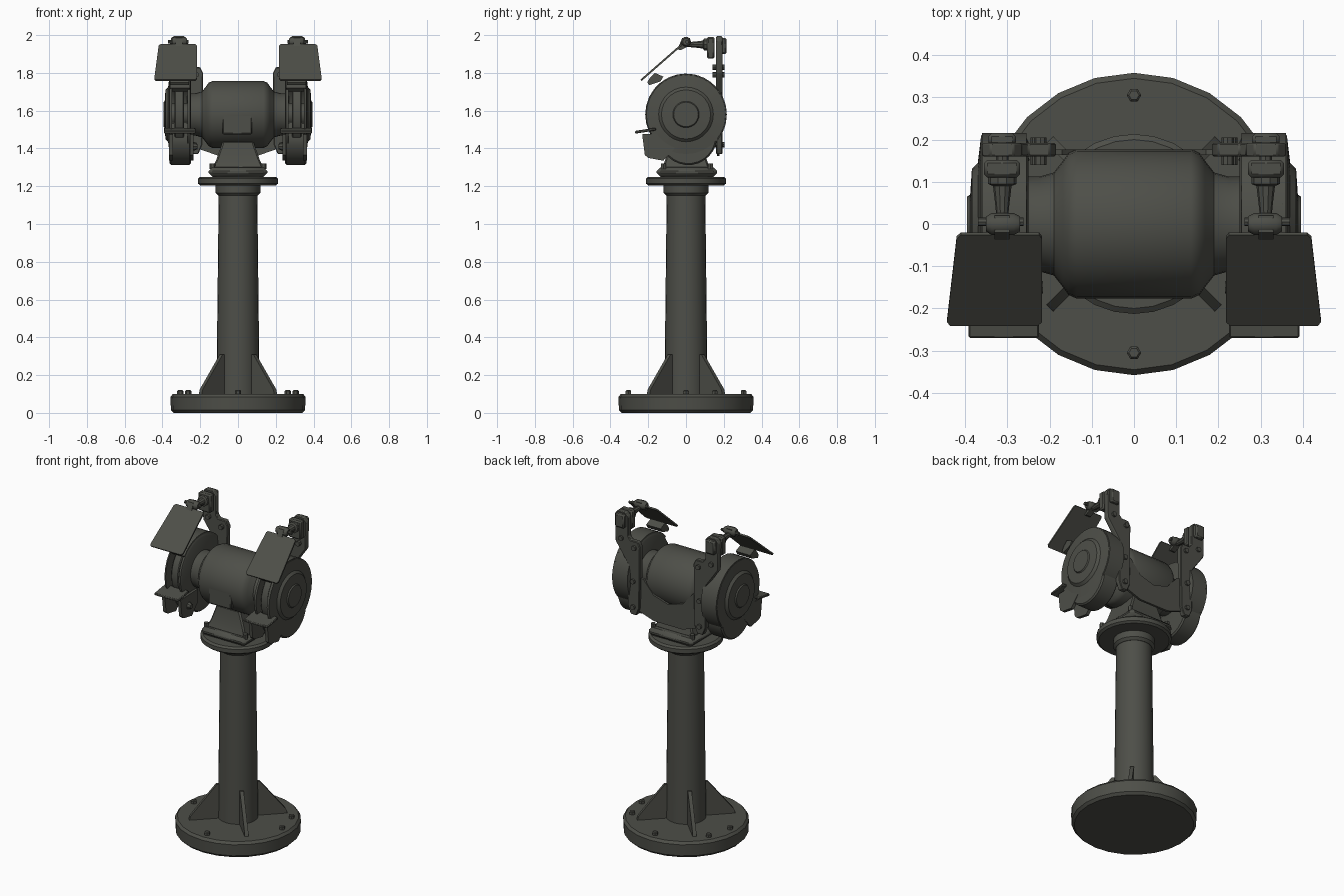
import bpy, bmesh, math
from mathutils import Vector, Matrix

if "Cube" in bpy.data.objects:
    bpy.data.objects.remove(bpy.data.objects["Cube"])

paint = bpy.data.materials.new("dark_grey_paint")
paint.diffuse_color = (0.075, 0.077, 0.065, 1)
paint.use_nodes = True
paint.node_tree.nodes["Principled BSDF"].inputs["Base Color"].default_value = paint.diffuse_color
AXIS_Z = 1.58  # height of the motor shaft


def finish(name, bm, mirror=False, bevel=0.0):
    bmesh.ops.recalc_face_normals(bm, faces=bm.faces)
    me = bpy.data.meshes.new(name)
    bm.to_mesh(me)
    bm.free()
    me.materials.append(paint)
    ob = bpy.data.objects.new(name, me)
    bpy.context.collection.objects.link(ob)
    if bevel:
        b = ob.modifiers.new("bevel", 'BEVEL')
        b.width, b.segments, b.limit_method = bevel, 1, 'ANGLE'
    if mirror:
        m = ob.modifiers.new("mirror", 'MIRROR')
        m.use_axis = (True, False, False)
    bpy.ops.object.select_all(action='DESELECT')
    ob.select_set(True)
    bpy.context.view_layer.objects.active = ob
    bpy.ops.object.shade_smooth_by_angle(angle=math.radians(35))
    return ob


def place(axis, t, u, v):
    """Along-axis position t, plane coordinates (u, v)."""
    return {'X': (t, u, v), 'Y': (u, t, v), 'Z': (u, v, t)}[axis]


def add_lathe(bm, profile, axis, cu=0, cv=0, n=24):
    """Revolve (position, radius) pairs about an axis."""
    rings = []
    for t, r in profile:
        rings.append([bm.verts.new(place(axis, t, cu + r * math.cos(2 * math.pi * i / n),
                                         cv + r * math.sin(2 * math.pi * i / n))) for i in range(n)])
    for a, b in zip(rings, rings[1:]):
        for i in range(n):
            j = (i + 1) % n
            bm.faces.new((a[i], a[j], b[j], b[i]))
    bm.faces.new(rings[0])
    bm.faces.new(rings[-1])


def lathe(name, profile, axis, cu=0, cv=0, n=24, mirror=False):
    bm = bmesh.new()
    add_lathe(bm, profile, axis, cu, cv, n)
    return finish(name, bm, mirror)


def add_prism(bm, pts, axis, lo, hi):
    a = [bm.verts.new(place(axis, lo, u, v)) for u, v in pts]
    b = [bm.verts.new(place(axis, hi, u, v)) for u, v in pts]
    bm.faces.new(a)
    bm.faces.new(b)
    for i in range(len(pts)):
        j = (i + 1) % len(pts)
        bm.faces.new((a[i], a[j], b[j], b[i]))


def prism(name, pts, axis, lo, hi, mirror=False, bevel=0.0):
    bm = bmesh.new()
    add_prism(bm, pts, axis, lo, hi)
    return finish(name, bm, mirror, bevel)


def box(name, x, y, z, mirror=False, bevel=0.0):
    pts = [(x[0], y[0]), (x[1], y[0]), (x[1], y[1]), (x[0], y[1])]
    return prism(name, pts, 'Z', z[0], z[1], mirror, bevel)


def arc(cu, cv, r, a0, a1, n):
    return [(cu + r * math.cos(math.radians(a0 + (a1 - a0) * i / n)),
             cv + r * math.sin(math.radians(a0 + (a1 - a0) * i / n))) for i in range(n + 1)]


# Pedestal: floor disc, column, top flange
lathe("floor_disc", [(0, .34), (.015, .355), (.085, .358), (.1, .345)], 'Z', n=24)
lathe("column", [(.09, .115), (.3, .112), (1.17, .102)], 'Z', n=24)
lathe("column_collar", [(1.15, .104), (1.165, .118), (1.21, .118)], 'Z')
lathe("top_flange", [(1.205, .2), (1.215, .213), (1.24, .213), (1.25, .2)], 'Z', n=28)

# Diagonal gussets
bm = bmesh.new()
for k in range(4):
    part = bmesh.new()
    add_prism(part, [(.08, .09), (.285, .09), (.275, .125), (.125, .31), (.08, .31)], 'Y', -.011, .011)
    part.transform(Matrix.Rotation(math.radians(45 + 90 * k), 4, 'Z'))
    tmp = bpy.data.meshes.new("tmp")
    part.to_mesh(tmp)
    part.free()
    bm.from_mesh(tmp)
    bpy.data.meshes.remove(tmp)
finish("gussets", bm)

# Anchor bolts
bm = bmesh.new()
for a in (0, 30, 90, 150, 180, 270):
    c, s = math.cos(math.radians(a)), math.sin(math.radians(a))
    add_lathe(bm, [(.095, .017), (.115, .017), (.12, .012)], 'Z', .305 * c, .305 * s, 6)
finish("anchor_bolts", bm)

# Motor foot: base plate, flared neck, bolts
box("foot_plate", (-.155, .155), (-.155, .165), (1.25, 1.3), bevel=.02)
bm = bmesh.new()
low = [bm.verts.new((x, y, 1.295)) for x, y in ((-.135, -.125), (.135, -.125), (.135, .125), (-.135, .125))]
mid = [bm.verts.new((x, y, 1.34)) for x, y in ((-.115, -.11), (.115, -.11), (.115, .11), (-.115, .11))]
top = [bm.verts.new((x, y, 1.44)) for x, y in ((-.08, -.1), (.08, -.1), (.08, .1), (-.08, .1))]
for a, b in ((low, mid), (mid, top)):
    for i in range(4):
        bm.faces.new((a[i], a[(i + 1) % 4], b[(i + 1) % 4], b[i]))
bm.faces.new(low)
bm.faces.new(top)
finish("motor_neck", bm, bevel=.008)
bm = bmesh.new()
for x in (-.135, .135):
    for y in (-.12, .13):
        add_lathe(bm, [(1.29, .015), (1.32, .015)], 'Z', x, y, 6)
finish("foot_bolts", bm)

# Motor barrel with stepped end bells
half = [(.135, .177), (.155, .168), (.168, .15), (.19, .122), (.225, .112), (.26, .112)]
lathe("motor_barrel", [(-t, r) for t, r in reversed(half)] + half, 'X', 0, AXIS_Z, 28)
box("name_plate", (-.082, .075), (-.176, -.15), (1.475, 1.59), bevel=.006)

# Rear saddle sheet with scooped upper edge
prism("rear_saddle", [(-.215, 1.4), (-.1, 1.36), (.1, 1.36), (.215, 1.4), (.215, 1.61), (.17, 1.6),
                      (.1, 1.52), (0, 1.49), (-.1, 1.52), (-.17, 1.6), (-.215, 1.61)], 'Y', .163, .177)

# Wheel guards: inner wall, rim band, outer cover, lower chute
lathe("guard_inner_wall", [(.25, .195), (.255, .205), (.268, .205)], 'X', 0, AXIS_Z, 28, True)
prism("guard_rim", arc(0, AXIS_Z, .216, 140, -110, 26) + arc(0, AXIS_Z, .19, -110, 140, 26),
      'X', .255, .36, True)
lathe("guard_cover", [(.35, .216), (.362, .21), (.37, .145), (.384, .13), (.388, .07),
                      (.395, .065), (.395, .02)], 'X', 0, AXIS_Z, 28, True)
lathe("grinding_wheel", [(.285, .18), (.29, .185), (.33, .185), (.335, .18)], 'X', 0, AXIS_Z, 28, True)
lathe("wheel_shaft", [(.25, .06), (.36, .06)], 'X', 0, AXIS_Z, 16, True)
prism("guard_chute", arc(.012, 1.465, .153, -175, 10, 14) + [(.14, 1.54), (-.12, 1.54)],
      'X', .25, .362, True, .008)

# Tool rests and their side brackets
plate = [(-.232, 1.475), (-.218, 1.365), (-.2, 1.35), (-.12, 1.335), (-.06, 1.4), (-.06, 1.48)]
prism("rest_bracket_outer", plate, 'X', .345, .365, True)
prism("rest_bracket_inner", plate, 'X', .235, .255, True)
prism("tool_rest", [(-.27, 1.478), (-.16, 1.495), (-.16, 1.51), (-.27, 1.493)], 'X', .225, .392, True, .004)
lathe("rest_knob", [(.215, .014), (.235, .022), (.255, .022)], 'X', -.15, 1.41, 8, True)

# Spark deflector at the upper front of each guard
prism("spark_deflector", [(-.205, 1.75), (-.195, 1.735), (-.135, 1.755), (-.12, 1.78), (-.165, 1.8), (-.19, 1.775)],
      'X', .26, .36, True)

# Rear posts that jog outward to carry the shields
prism("shield_post", [(.19, 1.42), (.21, 1.37), (.25, 1.37), (.27, 1.42), (.27, 1.68), (.355, 1.8), (.36, 1.97),
                      (.34, 1.995), (.285, 1.995), (.265, 1.97), (.265, 1.85), (.25, 1.83), (.2, 1.83),
                      (.185, 1.8)], 'Y', .16, .192, True, .004)
bm = bmesh.new()
for x, z in ((.23, 1.42), (.23, 1.58), (.222, 1.79), (.312, 1.83)):
    add_lathe(bm, [(.14, .015), (.205, .015)], 'Y', x, z, 8)
finish("post_bolts", bm, True)

# Clamp blocks, pivot arms and ball joints
box("clamp_block", (.27, .355), (.11, .152), (1.875, 1.99), True, .008)
box("clamp_back", (.28, .345), (.185, .215), (1.9, 1.985), True, .008)
lathe("pivot_arm", [(-.01, .012), (.04, .016), (.09, .022), (.095, .034), (.112, .034)], 'Y', .312, 1.95, 10, True)
lathe("pivot_knuckle", [(.27, .018), (.285, .026), (.337, .026), (.35, .018)], 'X', 0, 1.965, 10, True)
lathe("pivot_screw", [(.262, .01), (.37, .01)], 'X', .005, 1.965, 8, True)
prism("shield_tongue", [(.02, 1.985), (-.02, 1.985), (-.045, 1.925), (-.03, 1.92), (.02, 1.945)], 'X', .295, .33, True)

# Sloping eye shields, wider at the lower edge
outline = [(.225, 0), (.41, 0), (.42, .04), (.443, .96), (.435, 1), (.228, 1), (.218, .96), (.218, .04)]
bm = bmesh.new()
lo, hi = [], []
for x, t in outline:
    p = Vector((x, -.02 - .215 * t, 1.945 - .188 * t))
    lo.append(bm.verts.new(p))
    hi.append(bm.verts.new(p + Vector((0, -.0065, .0075))))
bm.faces.new(lo)
bm.faces.new(hi)
for i in range(8):
    j = (i + 1) % 8
    bm.faces.new((lo[i], lo[j], hi[j], hi[i]))
finish("eye_shield", bm, True)
